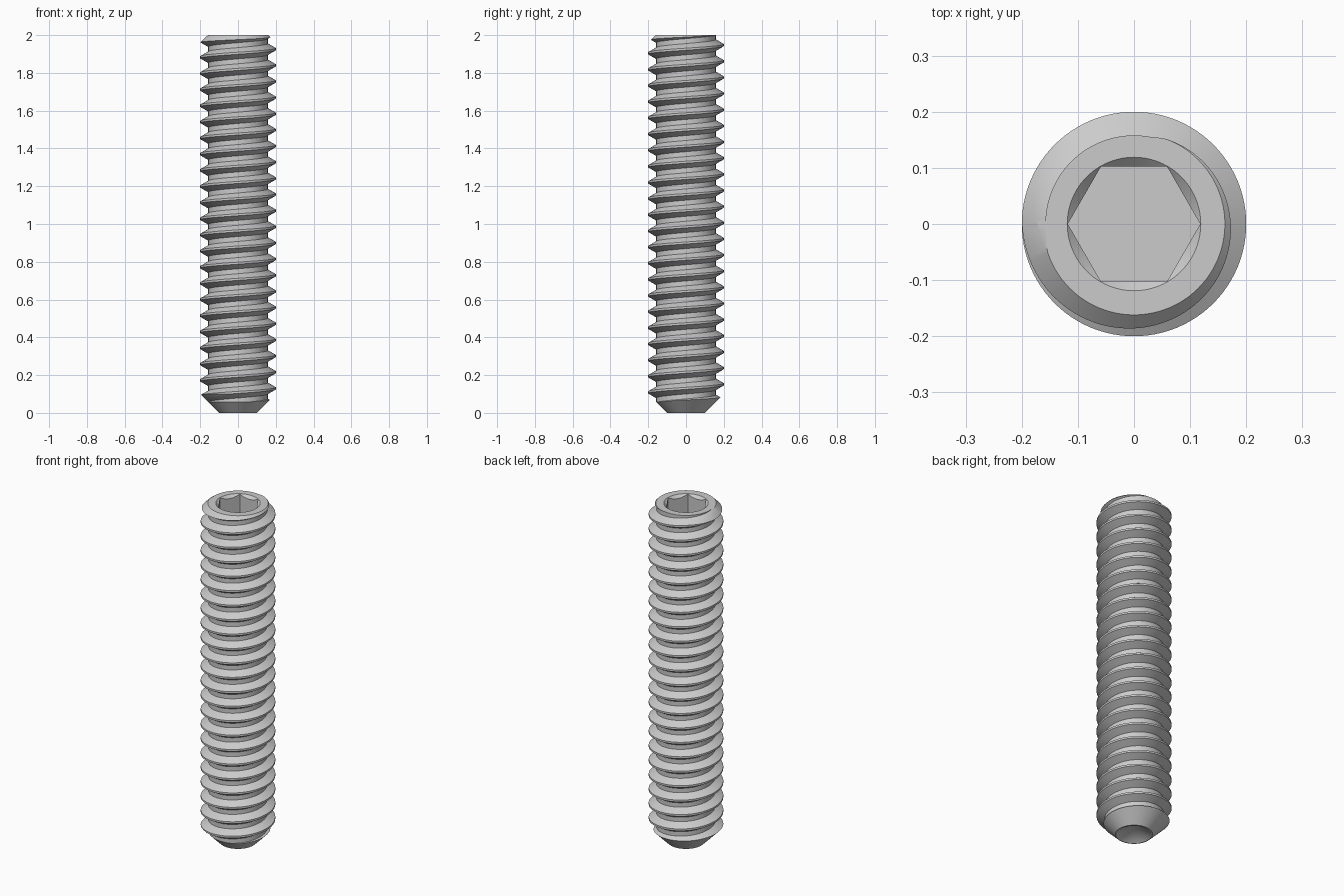
import bpy, bmesh, math

if "Cube" in bpy.data.objects:
    bpy.data.objects.remove(bpy.data.objects["Cube"])

PITCH, MAJOR, MINOR, LENGTH = 0.0855, 0.2, 0.158, 2.0
COLS = 96


def make_object(name, bm):
    bmesh.ops.remove_doubles(bm, verts=bm.verts, dist=1e-5)
    bmesh.ops.recalc_face_normals(bm, faces=bm.faces)
    mesh = bpy.data.meshes.new(name)
    bm.to_mesh(mesh)
    bm.free()
    obj = bpy.data.objects.new(name, mesh)
    bpy.context.collection.objects.link(obj)
    return obj


def lathe(name, profile, sides):
    """Turn a closed (radius, z) profile around z; end points lie on the axis."""
    bm = bmesh.new()
    rings = []
    for r, z in profile:
        if r == 0:
            rings.append([bm.verts.new((0, 0, z))] * sides)
        else:
            rings.append([bm.verts.new((r * math.cos(2 * math.pi * i / sides),
                                        r * math.sin(2 * math.pi * i / sides), z))
                          for i in range(sides)])
    for a, b in zip(rings, rings[1:]):
        for i in range(sides):
            k = (i + 1) % sides
            corners = list(dict.fromkeys((a[i], a[k], b[k], b[i])))
            bm.faces.new(corners)
    return make_object(name, bm)


def threaded_rod(name):
    """Endless-looking right-hand thread, longer than the finished screw."""
    half_crest = 0.0055
    flank_end = half_crest + (MAJOR - MINOR) * math.tan(math.radians(30))
    section = [(-half_crest, MAJOR), (half_crest, MAJOR),
               (flank_end, MINOR), (PITCH - flank_end, MINOR)]
    start = 0.13 - 5 * PITCH
    rows = 4 * 32
    bm = bmesh.new()
    grid = []
    for c in range(COLS):
        a = 2 * math.pi * c / COLS
        column = []
        for j in range(rows + (5 if c == 0 else 1)):
            dz, r = section[j % 4]
            z = start + PITCH * (j // 4 + c / COLS) + dz
            column.append(bm.verts.new((r * math.cos(a), r * math.sin(a), z)))
        grid.append(column)

    def vert(c, j):
        return grid[c][j] if c < COLS else grid[0][j + 4]

    for c in range(COLS):
        for j in range(rows):
            bm.faces.new((vert(c, j), vert(c + 1, j),
                          vert(c + 1, j + 1), vert(c, j + 1)))
    # Close both ends with fans
    low = bm.verts.new((0, 0, start))
    high = bm.verts.new((0, 0, start + PITCH * (rows // 4 + 0.5)))
    for e in [e for e in bm.edges if e.is_boundary]:
        centre = low if e.verts[0].co.z < 1 else high
        bm.faces.new((e.verts[0], e.verts[1], centre))
    return make_object(name, bm)


def boolean(target, cutter, operation):
    mod = target.modifiers.new(operation.title(), 'BOOLEAN')
    mod.operation, mod.solver, mod.object = operation, 'EXACT', cutter
    bpy.context.view_layer.objects.active = target
    bpy.ops.object.modifier_apply(modifier=mod.name)
    bpy.data.objects.remove(cutter, do_unlink=True)


screw = threaded_rod("set_screw")

# Overall envelope: cup point, conical tip and chamfered top
blank = lathe("turned_envelope", [
    (0, 0.055), (0.092, 0), (0.1, 0), (0.25, 0.15),
    (0.25, LENGTH - 0.088), (0.162, LENGTH), (0, LENGTH)], COLS)
boolean(screw, blank, 'INTERSECT')

# Hexagonal drive socket
socket = lathe("hex_socket_cutter", [
    (0, 1.75), (0.118, 1.75), (0.118, 2.1), (0, 2.1)], 6)
boolean(screw, socket, 'DIFFERENCE')

# Countersink around the socket mouth
countersink = lathe("countersink_cutter", [
    (0, 1.881), (0.149, 2.03), (0, 2.03)], COLS)
boolean(screw, countersink, 'DIFFERENCE')

# Smooth the curved surfaces while keeping the machined edges crisp
bpy.ops.object.select_all(action='DESELECT')
screw.select_set(True)
bpy.context.view_layer.objects.active = screw
bpy.ops.object.shade_smooth_by_angle(angle=math.radians(30))
